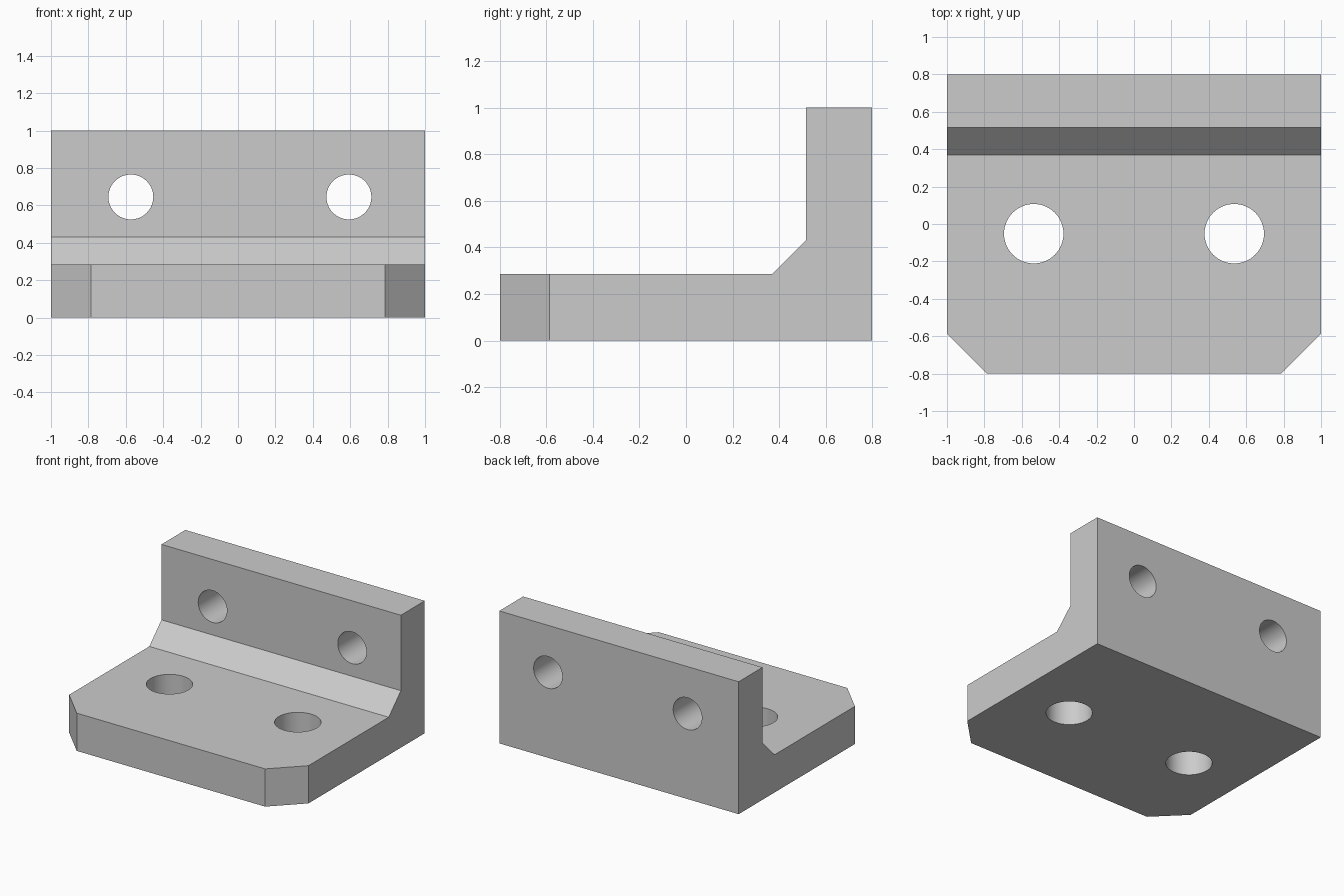
import bpy, bmesh, math

if "Cube" in bpy.data.objects:
    bpy.data.objects.remove(bpy.data.objects["Cube"])

steel = bpy.data.materials.new("plain grey")
steel.diffuse_color = (0.6, 0.6, 0.6, 1)
steel.use_nodes = True
steel.node_tree.nodes["Principled BSDF"].inputs["Base Color"].default_value = steel.diffuse_color

# Bracket body: L profile with a sloped inner corner (y, z), extruded along x
profile = [(-0.8, 0), (0.8, 0), (0.8, 1), (0.515, 1),
           (0.515, 0.43), (0.37, 0.285), (-0.8, 0.285)]
bm = bmesh.new()
face = bm.faces.new([bm.verts.new((-1, y, z)) for y, z in profile])
ext = bmesh.ops.extrude_face_region(bm, geom=[face])
bmesh.ops.translate(bm, vec=(2, 0, 0),
                    verts=[v for v in ext["geom"] if isinstance(v, bmesh.types.BMVert)])
bmesh.ops.recalc_face_normals(bm, faces=bm.faces[:])

# Clipped front corners
corners = [e for e in bm.edges
           if all(v.co.y < -0.79 for v in e.verts)
           and abs(e.verts[0].co.x - e.verts[1].co.x) < 0.01]
bmesh.ops.bevel(bm, geom=corners, offset=0.213, segments=1, affect='EDGES')
mesh = bpy.data.meshes.new("angle_bracket")
bm.to_mesh(mesh)
bm.free()
mesh.materials.append(steel)
bracket = bpy.data.objects.new("angle_bracket", mesh)
bpy.context.collection.objects.link(bracket)


def drill(name, location, radius, rotation=(0, 0, 0)):
    """Cut a round through hole in the bracket."""
    bpy.ops.mesh.primitive_cylinder_add(vertices=64, radius=radius, depth=0.8,
                                        location=location, rotation=rotation)
    cutter = bpy.context.object
    cutter.name = name
    cutter.hide_render = True
    cutter.data.materials.append(steel)
    mod = bracket.modifiers.new(name, 'BOOLEAN')
    mod.operation = 'DIFFERENCE'
    mod.solver = 'EXACT'
    mod.object = cutter
    bpy.context.view_layer.objects.active = bracket
    bpy.ops.object.modifier_apply(modifier=name)
    bpy.data.objects.remove(cutter)


# Large holes in the base plate
for x in (-0.536, 0.536):
    drill("base_hole", (x, -0.052, 0.14), 0.159)
# Small holes in the upright plate
for x in (-0.573, 0.593):
    drill("upright_hole", (x, 0.66, 0.645), 0.12, (math.pi / 2, 0, 0))

# Smooth hole walls, sharp edges elsewhere
bpy.ops.object.select_all(action='DESELECT')
bracket.select_set(True)
bpy.context.view_layer.objects.active = bracket
bpy.ops.object.shade_smooth_by_angle(angle=math.radians(30))
